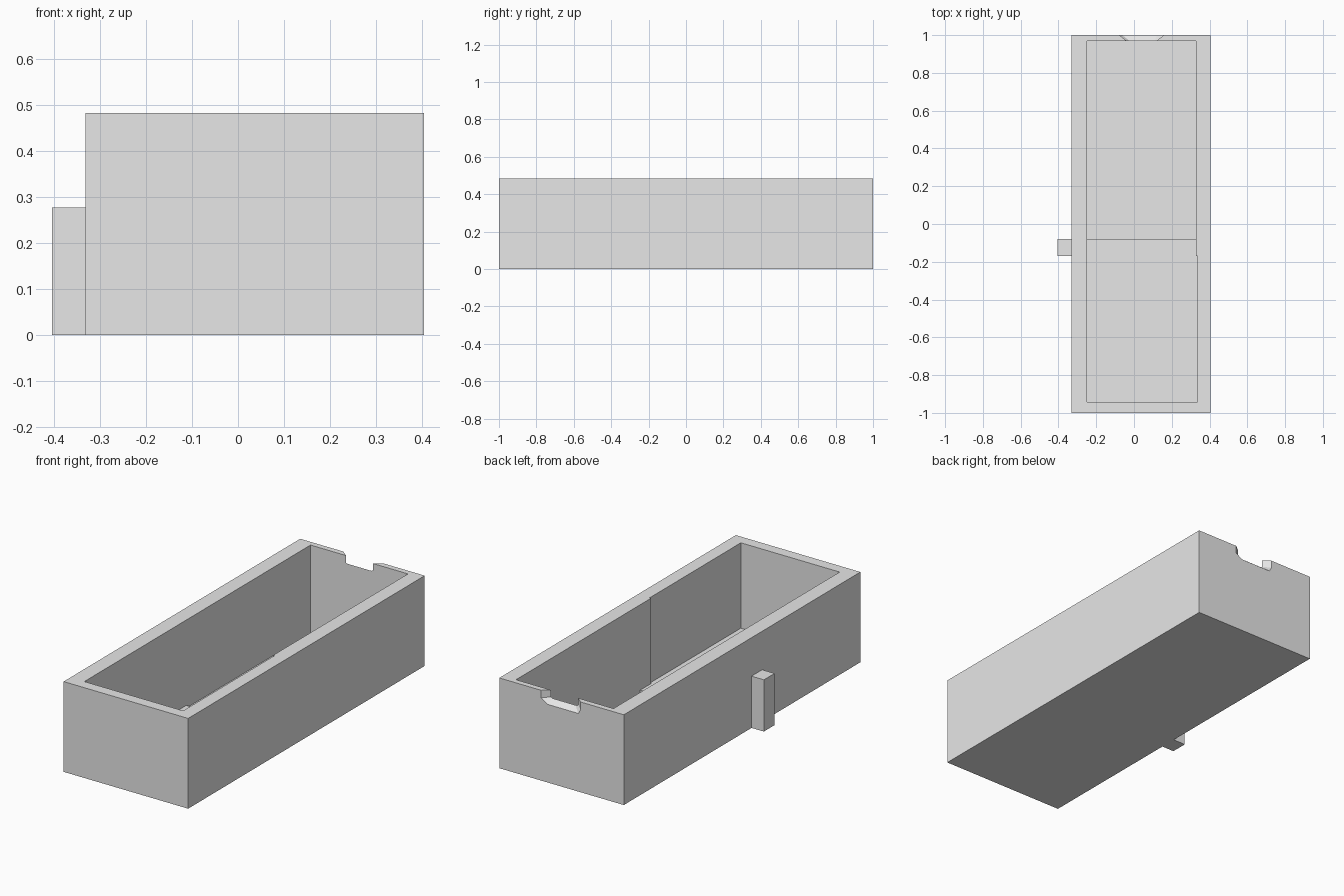
import bpy
import bmesh

if "Cube" in bpy.data.objects:
    bpy.data.objects.remove(bpy.data.objects["Cube"], do_unlink=True)

# One plain grey for everything
grey = bpy.data.materials.new("light grey")
grey.use_nodes = True
grey.diffuse_color = (0.8, 0.8, 0.8, 1)
grey.node_tree.nodes["Principled BSDF"].inputs["Base Color"].default_value = (0.8, 0.8, 0.8, 1)


def loft(name, rings):
    """Solid between two matching rings of points, capped at both ends."""
    bm = bmesh.new()
    a, b = [[bm.verts.new(p) for p in ring] for ring in rings]
    bm.faces.new(a)
    bm.faces.new(b)
    for i in range(len(a)):
        j = (i + 1) % len(a)
        bm.faces.new((a[i], a[j], b[j], b[i]))
    bmesh.ops.recalc_face_normals(bm, faces=bm.faces)
    mesh = bpy.data.meshes.new(name)
    bm.to_mesh(mesh)
    bm.free()
    mesh.materials.append(grey)
    obj = bpy.data.objects.new(name, mesh)
    bpy.context.collection.objects.link(obj)
    return obj


def block(name, x, y, z):
    corners = [(x[0], y[0]), (x[1], y[0]), (x[1], y[1]), (x[0], y[1])]
    return loft(name, [[(u, v, w) for u, v in corners] for w in z])


def carve(target, cutter):
    """Cut a shape out of the target, then discard the cutter."""
    mod = target.modifiers.new("cut", 'BOOLEAN')
    mod.operation = 'DIFFERENCE'
    mod.solver = 'EXACT'
    mod.object = cutter
    bpy.context.view_layer.objects.active = target
    bpy.ops.object.modifier_apply(modifier=mod.name)
    bpy.data.objects.remove(cutter, do_unlink=True)


TOP = 0.483
ABOVE = 0.6

# Open trough: solid block hollowed by two compartments of slightly different depth
trough = block("trough", (-0.332, 0.405), (-1, 1), (0, TOP))
carve(trough, block("rear_hollow", (-0.25, 0.327), (-0.17, 0.97), (0.026, ABOVE)))
carve(trough, block("front_hollow", (-0.25, 0.335), (-0.942, -0.17), (0.026, ABOVE)))
carve(trough, block("rear_recess", (-0.25, 0.327), (-0.08, 0.97), (0.012, ABOVE)))

# Flared pouring notch in the back wall, with bevelled lower corners
inner = [(-0.04, ABOVE), (-0.04, 0.447), (-0.025, 0.441), (0.11, 0.441), (0.12, 0.447), (0.12, ABOVE)]
outer = [(-0.077, ABOVE), (-0.077, 0.442), (-0.062, 0.418), (0.12, 0.418), (0.158, 0.442), (0.158, ABOVE)]


def notch_ring(t):
    return [(p[0] + (q[0] - p[0]) * t, 0.97 + 0.03 * t, p[1] + (q[1] - p[1]) * t)
            for p, q in zip(inner, outer)]


carve(trough, loft("notch", [notch_ring(-0.2), notch_ring(1.1)]))

# Upright peg on the outside of the long wall
block("side_peg", (-0.405, -0.332), (-0.17, -0.08), (0, 0.277))
